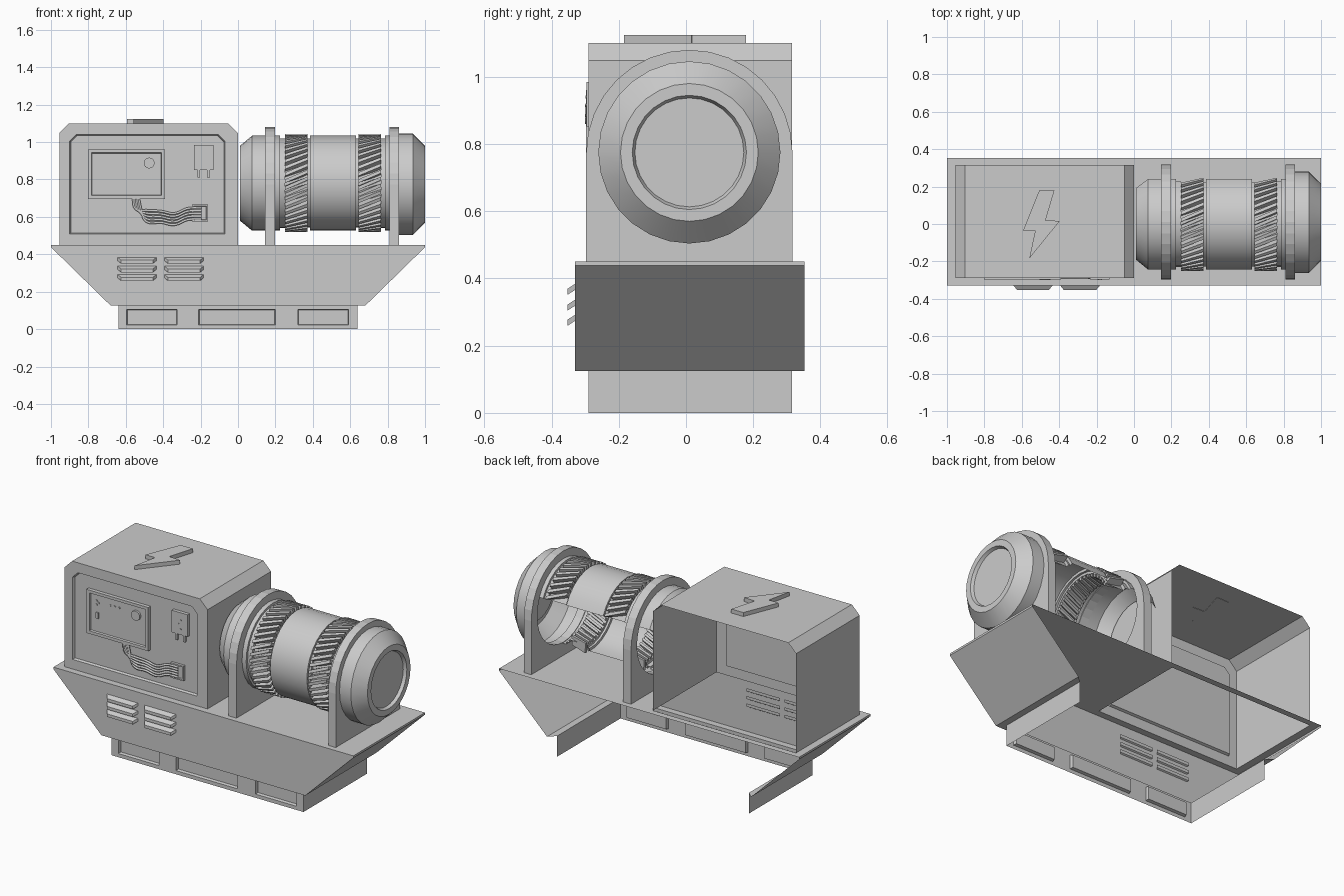
import bpy, bmesh, math
from math import sin, cos, radians, pi

if "Cube" in bpy.data.objects:
    bpy.data.objects.remove(bpy.data.objects["Cube"])

smooth = []


def finish(name, bm):
    bmesh.ops.remove_doubles(bm, verts=bm.verts, dist=1e-5)
    bmesh.ops.recalc_face_normals(bm, faces=bm.faces)
    me = bpy.data.meshes.new(name)
    bm.to_mesh(me)
    bm.free()
    ob = bpy.data.objects.new(name, me)
    bpy.context.collection.objects.link(ob)
    return ob


def loft(name, loops, closed=True, wrap=False, cap0=False, cap1=False, bm=None):
    """Skin consecutive point loops; closed joins each loop, wrap joins last to first."""
    own = bm is None
    bm = bm or bmesh.new()
    rows = [[bm.verts.new(p) for p in l] for l in loops]
    n = len(rows[0])
    pairs = list(zip(rows, rows[1:])) + ([(rows[-1], rows[0])] if wrap else [])
    for a, b in pairs:
        for i in range(n if closed else n - 1):
            j = (i + 1) % n
            bm.faces.new((a[i], a[j], b[j], b[i]))
    if cap0:
        bm.faces.new(rows[0])
    if cap1:
        bm.faces.new(rows[-1])
    return finish(name, bm) if own else None


def rect(x0, x1, z0, z1, y):
    return [(x0, y, z0), (x1, y, z0), (x1, y, z1), (x0, y, z1)]


def box(name, x0, x1, y0, y1, z0, z1):
    return loft(name, [rect(x0, x1, z0, z1, y0), rect(x0, x1, z0, z1, y1)], cap0=True, cap1=True)


# --- Hull: open-backed trough, lip and ledge down to the skid
def tray(x, yf, yb, z):
    return [(x, yb, z), (x, yf, z), (-x, yf, z), (-x, yb, z)]


loft("hull", [tray(1, -.33, .353, .45), tray(1, -.33, .353, .438),
              tray(.68, -.33, .353, .125), tray(.64, -.29, .315, .125)], closed=False)
# Deck with opening under the cabin
loft("deck", [[(-1, -.33, .45), (1, -.33, .45), (1, .353, .45), (-1, .353, .45)],
              [(-.955, -.29, .45), (0, -.29, .45), (0, .315, .45), (-.955, .315, .45)]])

# --- Skid: two end plates and a front with three recessed pockets
for side, s in (("left", -1), ("right", 1)):
    loft("skid_end_" + side, [[(s * .64, -.29, 0), (s * .64, .315, 0)],
                              [(s * .64, -.29, .125), (s * .64, .315, .125)]], closed=False)
bm = bmesh.new()
for a, b, p, q in ((-.64, -.267, -.595, -.325), (-.267, .26, -.21, .2), (.26, .64, .32, .592)):
    loft("", [rect(a, b, 0, .125, -.29), rect(p, q, .022, .106, -.29),
              rect(p + .004, q - .004, .026, .102, -.272)], cap1=True, bm=bm)
finish("skid_front", bm)

# --- Louvres: slanted slats with tapered ends
bm = bmesh.new()
for x0, x1 in ((-.65, -.43), (-.4, -.177)):
    for z in (.385, .338, .293):
        def slat(y, dz, t):
            return [(x0 + t, y, z + dz - .018), (x1 - t, y, z + dz - .018),
                    (x1 - t, y, z + dz), (x0 + t, y, z + dz)]
        loft("", [slat(-.322, .004, 0), slat(-.353, -.016, .025)], cap0=True, cap1=True, bm=bm)
finish("louvres", bm)


# --- Cabin: open-backed shell with chamfered top and recessed front
def arch(x0, x1, z0, z1, c, y):
    return [(x0, y, z0), (x0, y, z1 - c), (x0 + c, y, z1), (x1 - c, y, z1), (x1, y, z1 - c), (x1, y, z0)]


cab = (-.955, 0, .45, 1.1, .052)
loft("cabin_shell", [arch(*cab, .315), arch(*cab, -.29)], closed=False)
loft("cabin_front", [arch(*cab, -.29), arch(-.9, -.07, .508, 1.04, .035, -.29),
                     arch(-.894, -.076, .514, 1.034, .033, -.276)], cap1=True)

# Lightning bolt on the roof
bolt = [(-.507, .178), (-.426, .178), (-.473, .02), (-.397, .016), (-.56, -.185), (-.528, -.035), (-.593, -.035)]
loft("roof_bolt", [[(x, y, z) for x, y in bolt] for z in (1.098, 1.124)], cap0=True, cap1=True)

# --- Control panel with dial and buttons
loft("control_panel", [rect(-.803, -.39, .697, .96, -.276), rect(-.803, -.39, .697, .96, -.298),
                       rect(-.783, -.408, .715, .943, -.298), rect(-.78, -.411, .718, .94, -.287)], cap1=True)


def disc(name, x, z, r, y0, y1, n):
    loft(name, [[(x + r * cos(2 * pi * i / n), y, z + r * sin(2 * pi * i / n)) for i in range(n)]
                for y in (y0, y1)], cap0=True, cap1=True)


disc("dial", -.475, .888, .029, -.287, -.3, 16)
for i, (x, z) in enumerate(((-.742, .905), (-.728, .892), (-.742, .88), (-.65, .9), (-.62, .9), (-.59, .9))):
    disc(f"button_{i}", x, z, .006, -.287, -.292, 8)
box("switch", -.743, -.727, -.294, -.287, .8, .835)

# Plug box with prongs, and the socket box for the cables
box("plug_box", -.235, -.13, -.296, -.276, .852, .985)
for i, x in enumerate((-.21, -.158)):
    box(f"prong_{i}", x - .007, x + .007, -.29, -.277, .81, .852)
for i, (x, z) in enumerate(((-.175, .94), (-.19, .915), (-.175, .885))):
    disc(f"plug_light_{i}", x, z, .005, -.296, -.299, 8)
loft("socket_box", [rect(-.246, -.16, .575, .665, -.276), rect(-.246, -.16, .575, .665, -.292),
                    rect(-.238, -.168, .583, .657, -.292), rect(-.236, -.17, .585, .655, -.284)], cap1=True)

# Cables sagging between panel and socket
cu = bpy.data.curves.new("cables", 'CURVE')
cu.dimensions = '3D'
cu.bevel_depth = .007
cu.bevel_resolution = 1
cu.resolution_u = 4
for i in range(5):
    d = i * .015
    pts = [(-.562 + d * .5, .705), (-.545 + d * .5, .64 - .2 * d), (-.49, .635 - d), (-.41, .63 - d),
           (-.34, .618 - d), (-.27, .645 - d), (-.195, .648 - d)]
    sp = cu.splines.new('BEZIER')
    sp.bezier_points.add(len(pts) - 1)
    for k, (bp, (x, z)) in enumerate(zip(sp.bezier_points, pts)):
        bp.co = (x, -.288 - .006 * (k + i) % 2 * .004, z)
        bp.handle_left_type = bp.handle_right_type = 'AUTO'
cables = bpy.data.objects.new("cables", cu)
bpy.context.collection.objects.link(cables)

# --- Turbine around the x axis; the drums are cut away at the lower back
CY, CZ = .01, .78


def polar(x, r, a, cz=CZ):
    return (x, CY + r * cos(a), cz + r * sin(a))


A0, A1 = radians(25), radians(272)


def lathe(name, profile, a0=A0, a1=A1, cz=CZ, seg=28):
    full = a1 - a0 > 6.28
    n = max(3, round(seg * (a1 - a0) / (2 * pi)))
    cnt = n if full else n + 1
    loops = [[polar(x, max(r, 1e-7), a0 + (a1 - a0) * i / n, cz) for i in range(cnt)] for x, r in profile]
    if profile[-1][1] == 0:
        ob = loft(name, loops[:-1], closed=full, cap1=True)
    else:
        ob = loft(name, loops, closed=full)
    smooth.append(ob)


lathe("left_drum", [(.01, .2), (.075, .254), (.225, .254), (.225, .24), (.252, .24), (.252, .222)])
lathe("middle_drum", [(.372, .222), (.372, .238), (.385, .238), (.385, .254), (.63, .254),
                      (.63, .238), (.643, .238), (.643, .222)])
lathe("right_drum", [(.765, .222), (.765, .24), (.785, .24), (.785, .254), (.86, .254)])
lathe("end_cap", [(.86, .254), (.86, .271), (.935, .271), (1, .205), (1, .17), (.982, .162), (.982, 0)],
      0, 2 * pi, cz=.775)

# Helical fins on two slim cores
for name, x0, x1 in (("left", .25, .374), ("right", .641, .767)):
    lathe(name + "_fin_core", [(x0, .222), (x1, .222)])
    bm = bmesh.new()
    n = 44
    for i in range(n):
        a = 2 * pi * i / n
        if not A0 < a < A1:
            continue
        w = .035

        def end(x, t):
            return [polar(x, .205, t - w), polar(x, .262, t - w), polar(x, .262, t + w), polar(x, .205, t + w)]
        loft("", [end(x0 + .002, a + .1), end(x1 - .002, a - .1)], cap0=True, cap1=True, bm=bm)
    finish(name + "_fins", bm)


# Bracket rings: round above, square foot down to the deck
def bracket(name, x0, x1):
    R, cz, n = .307, .773, 32
    outer, inner = [], []
    for i in range(n):
        a = 2 * pi * i / n
        c, s = cos(a), sin(a)
        if s < -1e-6:
            k = R / max(abs(c), abs(s))
            outer.append((CY + c * k, cz + s * k * (cz - .45) / R))
        else:
            outer.append((CY + c * R, cz + s * R))
        inner.append((CY + c * .25, CZ + s * .25))
    loft(name, [[(x, y, z) for y, z in l] for x, l in ((x0, outer), (x1, outer), (x1, inner), (x0, inner))],
         wrap=True)


bracket("left_bracket", .145, .198)
bracket("right_bracket", .81, .86)

# --- Shading: round parts smooth with crisp edges
bpy.ops.object.select_all(action='DESELECT')
for ob in smooth:
    ob.select_set(True)
bpy.context.view_layer.objects.active = smooth[0]
bpy.ops.object.shade_smooth_by_angle(angle=radians(30))
